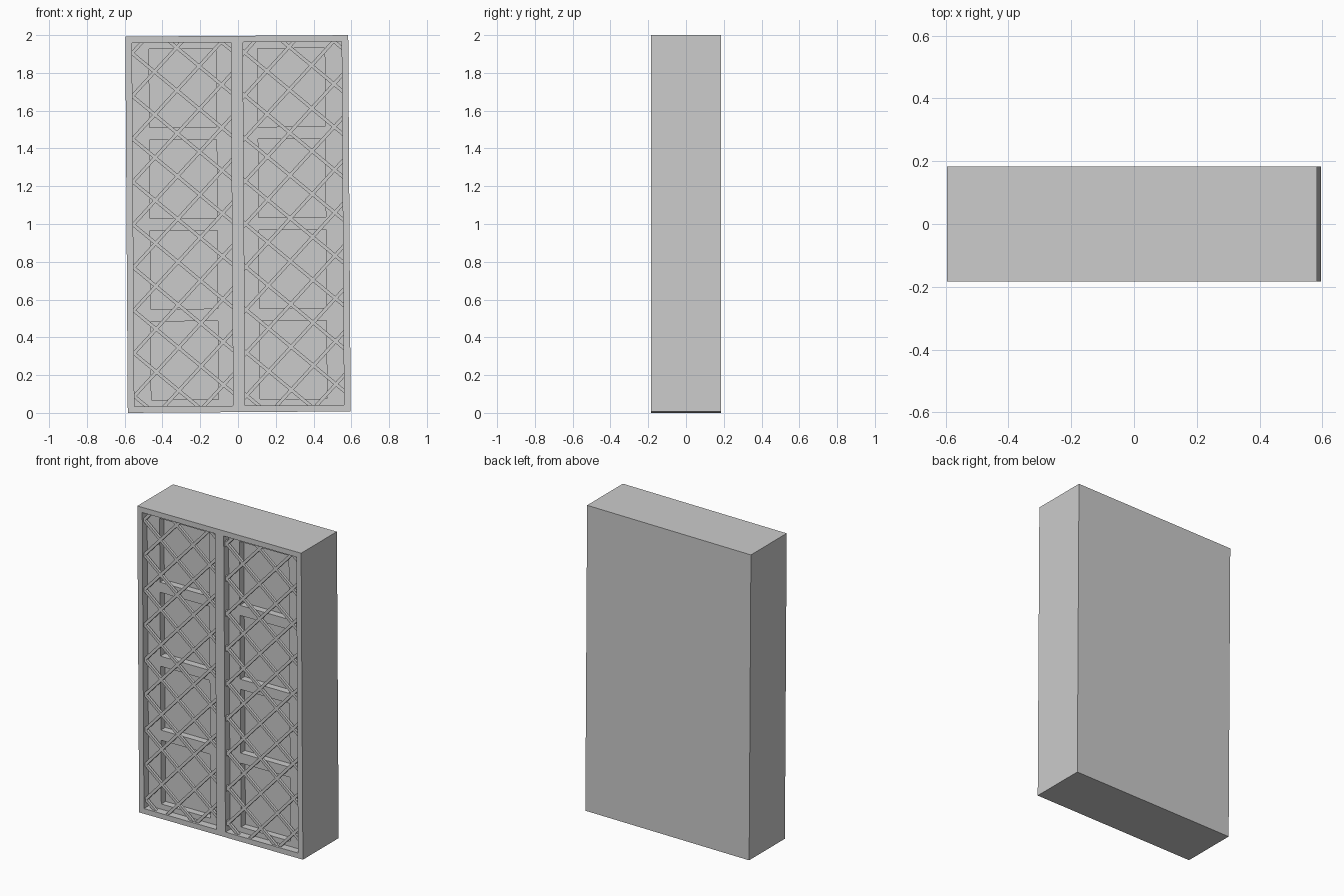
import bpy, bmesh, math
from mathutils import Matrix, Vector

if "Cube" in bpy.data.objects:
    bpy.data.objects.remove(bpy.data.objects["Cube"])

W, H, D = 1.18, 1.992, 0.368
FRONT = -D / 2
TILT = Matrix.Translation((0, 0, 1.0)) @ Matrix.Rotation(-0.0065, 4, 'Y')


def add_box(bm, x0, x1, y0, y1, z0, z1, turn=None):
    m = Matrix.Translation(((x0 + x1) / 2, (y0 + y1) / 2, (z0 + z1) / 2))
    if turn is not None:
        m = m @ Matrix.Rotation(turn, 4, 'Y')
    m = m @ Matrix.Diagonal((x1 - x0, y1 - y0, z1 - z0, 1))
    bmesh.ops.create_cube(bm, size=1, matrix=m)


def finish(bm, name):
    me = bpy.data.meshes.new(name)
    bm.transform(TILT)
    bm.to_mesh(me)
    bm.free()
    ob = bpy.data.objects.new(name, me)
    bpy.context.collection.objects.link(ob)
    return ob


def cut(target, cutter):
    mod = target.modifiers.new("cut", 'BOOLEAN')
    mod.operation = 'DIFFERENCE'
    mod.solver = 'EXACT'
    mod.object = cutter
    bpy.context.view_layer.objects.active = target
    bpy.ops.object.modifier_apply(modifier=mod.name)
    bpy.data.objects.remove(cutter)


# solid cabinet carcass
bm = bmesh.new()
add_box(bm, -W / 2, W / 2, FRONT, D / 2, -H / 2, H / 2)
cabinet = finish(bm, "cabinet_body")

# two door openings either side of the centre post
doors = [(-0.555, -0.032), (0.032, 0.555)]
z_low, z_high = -H / 2 + 0.034, H / 2 - 0.034
bm = bmesh.new()
for a, b in doors:
    add_box(bm, a, b, FRONT - 0.1, FRONT + 0.05, z_low, z_high)
cut(cabinet, finish(bm, "door_cutter"))

# shallow shelf compartments, four per side
bm = bmesh.new()
for a, b in [(-0.465, -0.11), (0.11, 0.465)]:
    for i in range(4):
        z = -0.928 + i * 0.4805
        add_box(bm, a, b, FRONT, FRONT + 0.095, z, z + 0.415)
cut(cabinet, finish(bm, "shelf_cutter"))


# diagonal lattice slats clipped to each door opening
def lattice(name, a, b, node_x, node_z):
    bm = bmesh.new()
    x0, x1, zb, zt = a - 0.012, b + 0.012, z_low - 0.012, z_high + 0.012
    for slope, period in ((1.08, 0.227), (-0.84, 0.227)):
        for k in range(-9, 10):
            off = node_z + k * period - slope * node_x
            ends = sorted(((zb - off) / slope, (zt - off) / slope))
            s, e = max(x0, ends[0]), min(x1, ends[1])
            if e - s < 0.02:
                continue
            p = Vector((s, slope * s + off))
            q = Vector((e, slope * e + off))
            c, half = (p + q) / 2, (q - p).length / 2
            add_box(bm, c.x - half, c.x + half, FRONT + 0.014, FRONT + 0.031,
                    c.y - 0.009, c.y + 0.009, -math.atan(slope))
    return finish(bm, name)


lattice("left_door_lattice", *doors[0], -0.555, 0.0)
lattice("right_door_lattice", *doors[1], 0.04, 0.0)
